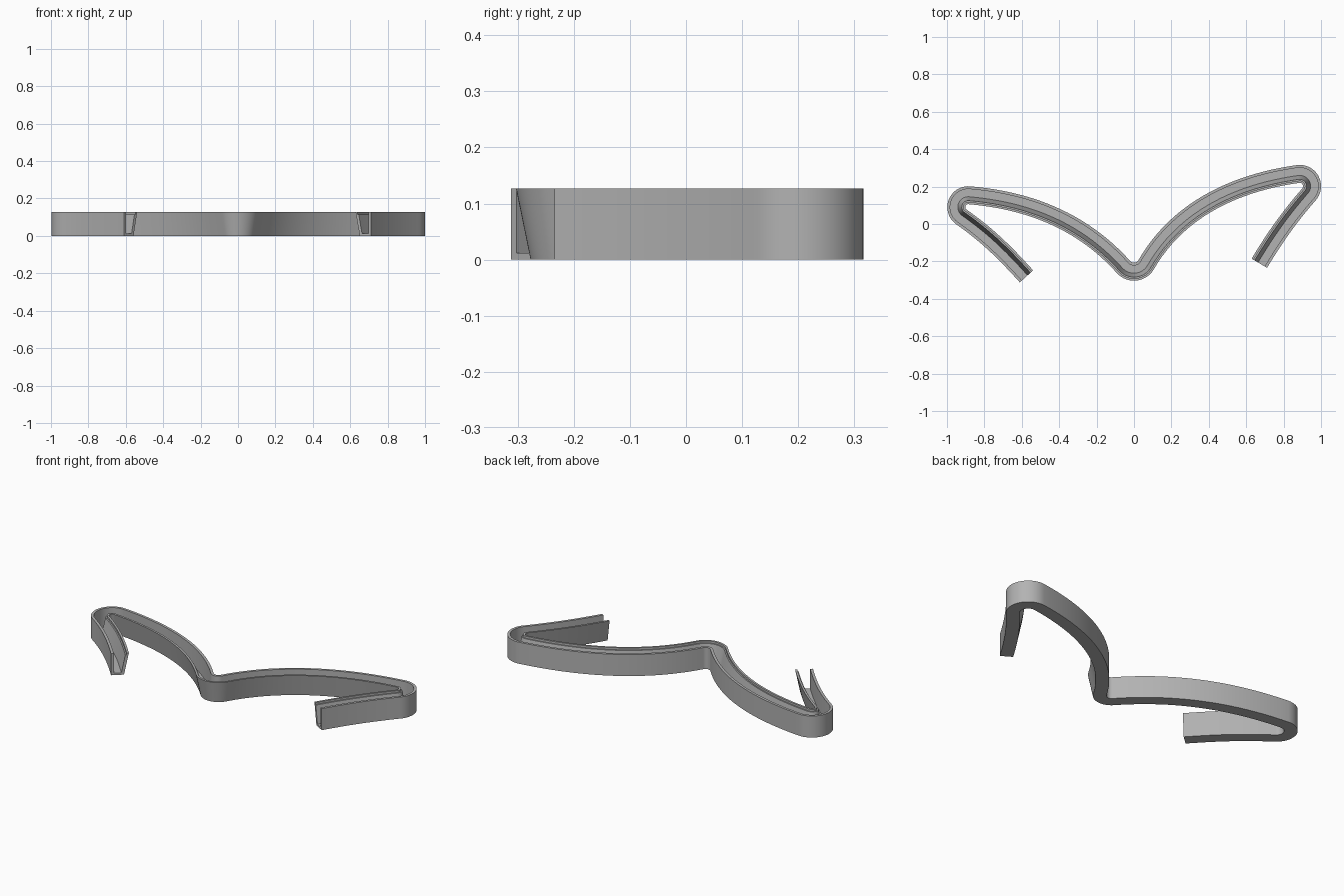
import bpy
import bmesh
import math
from mathutils import Vector
from mathutils.geometry import interpolate_bezier

# Remove the default cube only
cube = bpy.data.objects.get("Cube")
if cube:
    bpy.data.objects.remove(cube, do_unlink=True)


def make_material(name, rgb):
    material = bpy.data.materials.new(name)
    material.use_nodes = True
    colour = (*rgb, 1.0)
    material.diffuse_color = colour
    material.node_tree.nodes["Principled BSDF"].inputs["Base Color"].default_value = colour
    return material


def unit(degrees):
    angle = math.radians(degrees)
    return Vector((math.cos(angle), math.sin(angle)))


# Path pieces are lists of (position, heading in degrees)
def bend(centre, radius, start, end, steps=20):
    """Circular bend; turns left when the heading grows, right otherwise."""
    side = -1 if end > start else 1
    piece = []
    for i in range(steps + 1):
        heading = start + (end - start) * i / steps
        piece.append((Vector(centre) + side * radius * unit(heading + 90), heading))
    return piece


def sweep_between(first, last, steps=24, pull=0.36):
    """Gentle curve that joins two path ends along their headings."""
    (p, a), (q, b) = first, last
    reach = pull * (q - p).length
    points = interpolate_bezier(p, p + reach * unit(a), q - reach * unit(b), q, steps)
    points = [Vector(v[:2]) for v in points]
    piece = []
    for i in range(1, steps - 1):
        d = points[i + 1] - points[i - 1]
        piece.append((points[i], math.degrees(math.atan2(d.y, d.x))))
    return piece


# Three bends and two free ends define the whole run
right_end = (Vector((-0.575, -0.28)), 132)
right_tip = bend((-0.886, 0.09), 0.064, 145, -5)
valley = bend((0, -0.18), 0.075, -48, 60)
left_tip = bend((0.886, 0.202), 0.066, 8, -131)
left_end = (Vector((0.67, -0.21)), -121)

anchors = [[right_end], right_tip, valley, left_tip, [left_end]]
path = list(anchors[0])
for before, after in zip(anchors, anchors[1:]):
    path += sweep_between(before[-1], after[0]) + after

# Channel cross-section: upright wall, floor, leaning wall with a small ledge
HEIGHT, HALF, FLOOR, LEDGE = 0.127, 0.048, 0.012, 0.115
section = [
    (HALF, 0), (HALF, HEIGHT), (0.033, HEIGHT), (0.033, FLOOR),
    (-0.008, FLOOR), (-0.029, LEDGE), (-0.036, LEDGE),
    (-0.036, HEIGHT), (-HALF, HEIGHT), (-0.022, 0),
]


def build_channel(name, path, section, material):
    bm = bmesh.new()
    rings = []
    for position, heading in path:
        side = unit(heading + 90)
        ring = []
        for offset, z in section:
            p = position + offset * side
            ring.append(bm.verts.new((p.x, p.y, z)))
        rings.append(ring)
    count = len(section)
    for a, b in zip(rings, rings[1:]):
        for i in range(count):
            j = (i + 1) % count
            bm.faces.new((a[i], a[j], b[j], b[i]))
    bm.faces.new(rings[0][::-1])
    bm.faces.new(rings[-1])
    bmesh.ops.recalc_face_normals(bm, faces=bm.faces[:])
    mesh = bpy.data.meshes.new(name)
    bm.to_mesh(mesh)
    bm.free()
    mesh.materials.append(material)
    obj = bpy.data.objects.new(name, mesh)
    bpy.context.collection.objects.link(obj)
    return obj


grey = make_material("plain grey", (0.45, 0.45, 0.45))
channel = build_channel("curved_channel", path, section, grey)

# Smooth along the run, crisp along the section corners
bpy.ops.object.select_all(action="DESELECT")
channel.select_set(True)
bpy.context.view_layer.objects.active = channel
bpy.ops.object.shade_smooth_by_angle(angle=math.radians(30))
